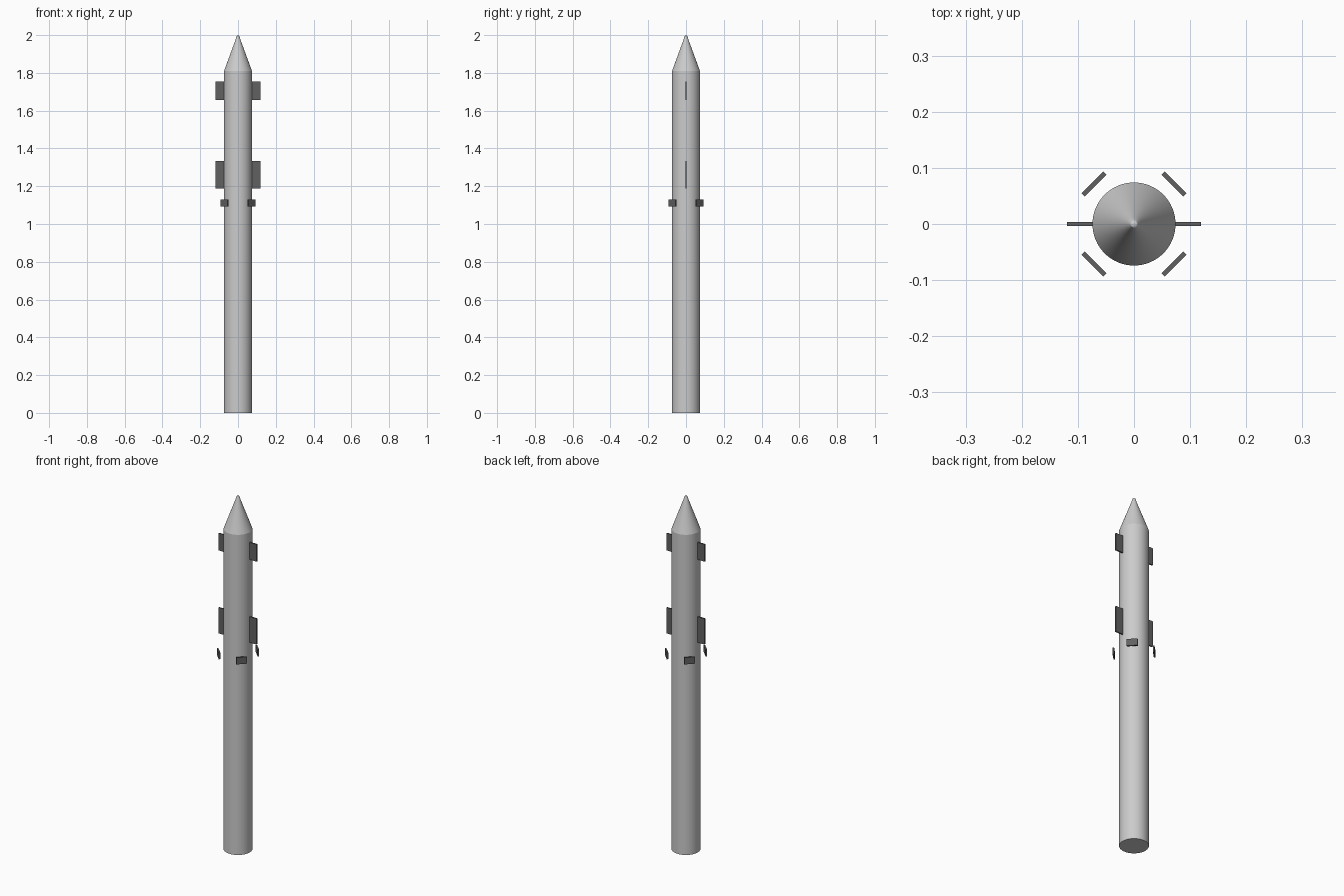
import bpy, bmesh, math
from mathutils import Matrix

if "Cube" in bpy.data.objects:
    bpy.data.objects.remove(bpy.data.objects["Cube"])


def material(name, value):
    m = bpy.data.materials.new(name)
    m.diffuse_color = (value, value, value, 1)
    m.use_nodes = True
    m.node_tree.nodes["Principled BSDF"].inputs["Base Color"].default_value = m.diffuse_color
    return m


LIGHT = material("light_grey", 0.6)
DARK = material("dark_grey", 0.12)


def finish(name, bm, mat):
    bmesh.ops.recalc_face_normals(bm, faces=bm.faces)
    mesh = bpy.data.meshes.new(name)
    bm.to_mesh(mesh)
    bm.free()
    mesh.materials.append(mat)
    ob = bpy.data.objects.new(name, mesh)
    bpy.context.collection.objects.link(ob)
    return ob


def lathe(name, profile, mat, sides=64):
    bm = bmesh.new()
    verts = [bm.verts.new((r, 0, z)) for r, z in profile]
    edges = [bm.edges.new(p) for p in zip(verts, verts[1:])]
    bmesh.ops.spin(bm, geom=verts + edges, cent=(0, 0, 0), axis=(0, 0, 1),
                   angle=math.tau, steps=sides, use_duplicate=False)
    bmesh.ops.remove_doubles(bm, verts=bm.verts, dist=1e-5)
    ob = finish(name, bm, mat)
    bpy.context.view_layer.objects.active = ob
    ob.select_set(True)
    bpy.ops.object.shade_smooth_by_angle(angle=math.radians(25))
    ob.select_set(False)


def plate(name, size, radius, z, angle):
    """Box of given size, pushed out to a radius and turned about the z axis."""
    bm = bmesh.new()
    place = Matrix.Rotation(angle, 4, 'Z') @ Matrix.Translation((radius, 0, z))
    bmesh.ops.create_cube(bm, size=1, matrix=place @ Matrix.Diagonal((*size, 1)))
    finish(name, bm, DARK)


# Cylindrical body, closed below, and pointed nose with a small rounded tip
R = 0.074
lathe("body", [(0, 0), (R, 0), (R, 1.81)], LIGHT)
lathe("nose_cone", [(R, 1.81), (0.013, 1.976), (0.010, 1.988),
                    (0.006, 1.996), (0, 2.0)], LIGHT)

# Two pairs of side fins
for label, low, high in (("upper", 1.657, 1.754), ("lower", 1.188, 1.334)):
    for side, angle in (("right", 0), ("left", math.pi)):
        plate(f"{label}_fin_{side}", (0.049, 0.007, high - low),
              0.0945, (low + high) / 2, angle)

# Four small tangential paddles standing off the body on the diagonals
for i in range(4):
    plate(f"paddle_{i + 1}", (0.008, 0.055, 0.038), 0.101, 1.112,
          math.pi / 4 + i * math.pi / 2)
